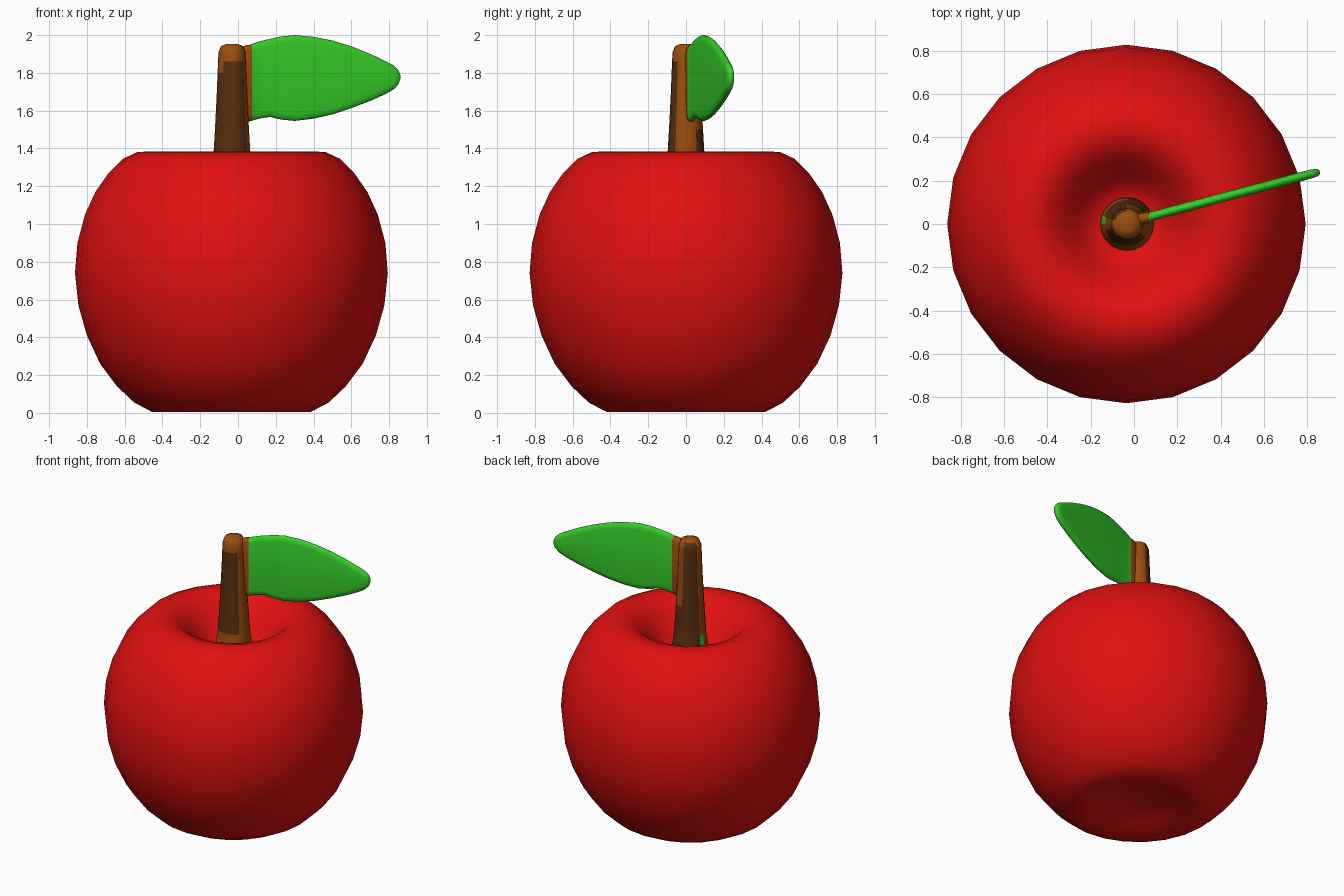
import bpy, bmesh, math
from mathutils import Vector

CX = -0.035  # apple axis


def mat(name, rgb):
    m = bpy.data.materials.new(name)
    m.diffuse_color = (*rgb, 1)
    return m


red = mat("apple red", (0.75, 0.005, 0.005))
brown = mat("light brown", (0.33, 0.075, 0.005))
dark = mat("dark brown", (0.095, 0.028, 0.005))
green = mat("leaf green", (0.035, 0.62, 0.022))


def loft(name, rings, mats, rule=None, angle=180):
    """Skin closed rings of equal length and cap both ends."""
    bm = bmesh.new()
    vs = [[bm.verts.new(p) for p in r] for r in rings]
    for a, b in zip(vs, vs[1:]):
        n = len(a)
        for i in range(n):
            bm.faces.new((a[i], a[(i + 1) % n], b[(i + 1) % n], b[i]))
    bm.faces.new(vs[0][::-1])
    bm.faces.new(vs[-1])
    bmesh.ops.recalc_face_normals(bm, faces=bm.faces)
    for f in bm.faces:
        f.smooth = True
        if rule:
            f.material_index = rule(f.calc_center_median())
    me = bpy.data.meshes.new(name)
    bm.to_mesh(me)
    bm.free()
    for m in mats:
        me.materials.append(m)
    ob = bpy.data.objects.new(name, me)
    bpy.context.collection.objects.link(ob)
    return ob


def circle(r, z, n, cx=CX):
    return [(cx + r * math.cos(2 * math.pi * i / n), r * math.sin(2 * math.pi * i / n), z)
            for i in range(n)]


# Apple body, revolved with 24 sides, from bottom dimple to stem hollow
body = [(0.04, 0.075), (0.15, 0.07), (0.24, 0.045), (0.33, 0.015), (0.42, 0.005),
        (0.515, 0.055), (0.605, 0.14), (0.695, 0.26), (0.765, 0.41), (0.81, 0.57),
        (0.828, 0.74), (0.815, 0.90), (0.775, 1.05), (0.72, 1.17), (0.65, 1.27),
        (0.575, 1.345), (0.50, 1.38), (0.43, 1.385), (0.36, 1.36), (0.29, 1.295),
        (0.23, 1.215), (0.18, 1.16), (0.13, 1.135), (0.06, 1.13)]
loft("apple_body", [circle(r, z, 24) for r, z in body], [red])


# Stem with dark bark patches chosen by direction and height
def bark(c):
    az = math.degrees(math.atan2(c.y, c.x - CX))
    if c.z > 1.93:
        return 0
    if 165 < az < 180 and c.z < 1.27:
        return 2
    if -125 < az < -40 and 1.27 < c.z < 1.86:
        return 1
    if -160 < az <= -125 and 1.27 < c.z < 1.76:
        return 1
    if 85 < az < 155 and 1.2 < c.z:
        return 1
    if 30 < az < 85 and c.z < 1.5:
        return 1
    return 0


stem = [(0.125, 1.11), (0.122, 1.16), (0.112, 1.22), (0.102, 1.3), (0.096, 1.4),
        (0.09, 1.5), (0.085, 1.6), (0.08, 1.7), (0.076, 1.8), (0.074, 1.86),
        (0.071, 1.91), (0.058, 1.942), (0.03, 1.953)]
loft("stem", [circle(r, z, 20, CX + 0.003) for r, z in stem], [brown, dark, green], bark)

# Leaf: thin rounded sections along a direction turned 15 degrees
sections = [(0.01, 1.57, 1.93, 0.026), (0.04, 1.54, 1.945, 0.026), (0.068, 1.545, 1.95, 0.024),
            (0.075, 1.548, 1.953, 0.022), (0.12, 1.56, 1.968, 0.021), (0.17, 1.567, 1.98, 0.021),
            (0.23, 1.553, 1.993, 0.021), (0.30, 1.546, 2.0, 0.021), (0.40, 1.558, 1.991, 0.021),
            (0.50, 1.581, 1.971, 0.021), (0.60, 1.614, 1.94, 0.021), (0.70, 1.652, 1.9, 0.021),
            (0.78, 1.688, 1.862, 0.021), (0.825, 1.714, 1.838, 0.02),
            (0.848, 1.74, 1.815, 0.017), (0.858, 1.765, 1.79, 0.008)]


def leaf_ring(x, z0, z1, t):
    y, mid, h = 0.03 + (x - 0.06) * 0.265, (z0 + z1) / 2, (z1 - z0) / 2
    e = min(0.035, h * 0.5)  # rounded rim depth
    half = [(0.3 * t, h), (0.75 * t, h - 0.3 * e), (t, h - e), (t, 0),
            (t, e - h), (0.75 * t, 0.3 * e - h), (0.3 * t, -h)]
    pts = half + [(-a, b) for a, b in half[::-1]]
    return [(x - a * 0.256, y + a * 0.967, mid + b) for a, b in pts]


loft("leaf", [leaf_ring(*s) for s in sections], [green, brown],
     lambda c: 1 if c.x < 0.0715 else 0)
